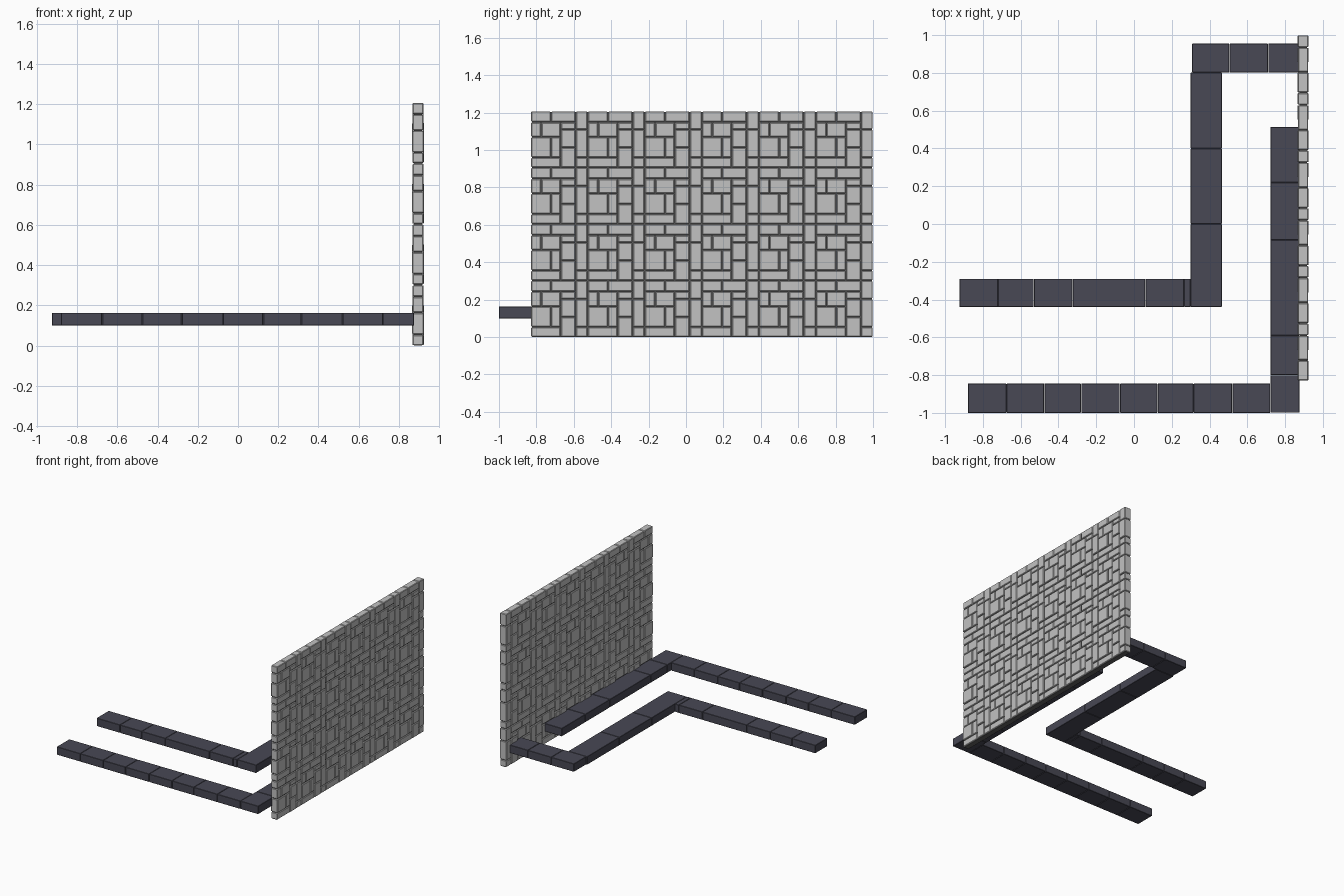
import bpy
import bmesh
import random
from mathutils import Matrix, Vector

random.seed(4)
default = bpy.data.objects.get("Cube")
if default:
    bpy.data.objects.remove(default, do_unlink=True)


def material(name, rgb):
    mat = bpy.data.materials.new(name)
    mat.use_nodes = True
    mat.diffuse_color = (*rgb, 1)
    mat.node_tree.nodes["Principled BSDF"].inputs["Base Color"].default_value = (*rgb, 1)
    return mat


STONE = material("light grey stone", (0.54, 0.54, 0.54))
MORTAR = material("dark grey mortar", (0.12, 0.12, 0.12))
SLATE = material("dark slate", (0.065, 0.065, 0.089))


def add_box(bm, lo, hi):
    lo, hi = Vector(lo), Vector(hi)
    bmesh.ops.create_cube(bm, size=1, matrix=Matrix.Translation((lo + hi) / 2)
                          @ Matrix.Diagonal((*(hi - lo), 1)))


def finish(name, bm, mat, bevel):
    mesh = bpy.data.meshes.new(name)
    bm.to_mesh(mesh)
    bm.free()
    mesh.materials.append(mat)
    obj = bpy.data.objects.new(name, mesh)
    bpy.context.collection.objects.link(obj)
    if bevel:
        mod = obj.modifiers.new("worn_edges", "BEVEL")
        mod.width = bevel
        mod.segments = 1
    return obj


# Stone wall: one patch of interlocking stones, repeated along y and z
WALL_X, WALL_Y, TILE_Y, TILE_Z = 0.895, -0.83, 0.305, 0.302
ROWS = [TILE_Z, 0.243, 0.204, 0.163, 0.107, 0.054, 0]
COLS = [0, 0.056, 0.108, 0.16, 0.196, 0.24, TILE_Y]
LAYOUT = ["AABBBF",
          "DEECCF",
          "DEEGGH",
          "IIJGGH",
          "IIJKKH",
          "NNNKKM"]
GAP = 0.004
bm = bmesh.new()
for letter in sorted(set("".join(LAYOUT))):
    cells = [(r, c) for r in range(6) for c in range(6) if LAYOUT[r][c] == letter]
    rows, cols = zip(*cells)
    depth = random.uniform(0.026, 0.0305)
    add_box(bm,
            (WALL_X - depth, WALL_Y + COLS[min(cols)] + GAP / 2, ROWS[max(rows) + 1] + GAP / 2),
            (WALL_X + depth, WALL_Y + COLS[max(cols) + 1] - GAP / 2, ROWS[min(rows)] - GAP / 2))
stones = finish("wall_stones", bm, STONE, 0.004)
for axis, count, step in ((1, 6, TILE_Y), (2, 4, TILE_Z)):
    arr = stones.modifiers.new("repeat", "ARRAY")
    arr.count = count
    arr.use_relative_offset = False
    arr.use_constant_offset = True
    offset = [0, 0, 0]
    offset[axis] = step
    arr.constant_offset_displace = offset

# Mortar core filling the joints
bm = bmesh.new()
add_box(bm, (WALL_X - 0.02, WALL_Y + 0.006, 0), (WALL_X + 0.02, 0.994, 4 * TILE_Z - 0.006))
finish("wall_mortar", bm, MORTAR, 0)

# Kerb rails: straight runs of blocks split at the given joints
BOTTOM, TOP, JOINT = 0.1, 0.163, 0.002


def kerb(name, axis, joints, side_lo, side_hi):
    bm = bmesh.new()
    for start, end in zip(joints, joints[1:]):
        lo, hi = [0, 0, BOTTOM], [0, 0, TOP]
        lo[axis], hi[axis] = start + JOINT / 2, end - JOINT / 2
        lo[1 - axis], hi[1 - axis] = side_lo, side_hi
        add_box(bm, lo, hi)
    finish(name, bm, SLATE, 0.002)


kerb("outer_kerb_front", 0, [-0.88, -0.675, -0.475, -0.28, -0.075, 0.125, 0.315, 0.52, 0.722],
     -1, -0.845)
kerb("outer_kerb_side", 1, [-1, -0.8, -0.59, -0.085, 0.22, 0.515], 0.722, 0.875)
kerb("inner_kerb_front", 0, [-0.925, -0.72, -0.53, -0.325, 0.06, 0.265, 0.3], -0.44, -0.29)
kerb("inner_kerb_side", 1, [-0.44, 0, 0.4, 0.802], 0.3, 0.465)
kerb("inner_kerb_back", 0, [0.307, 0.505, 0.71, 0.89], 0.802, 0.955)
